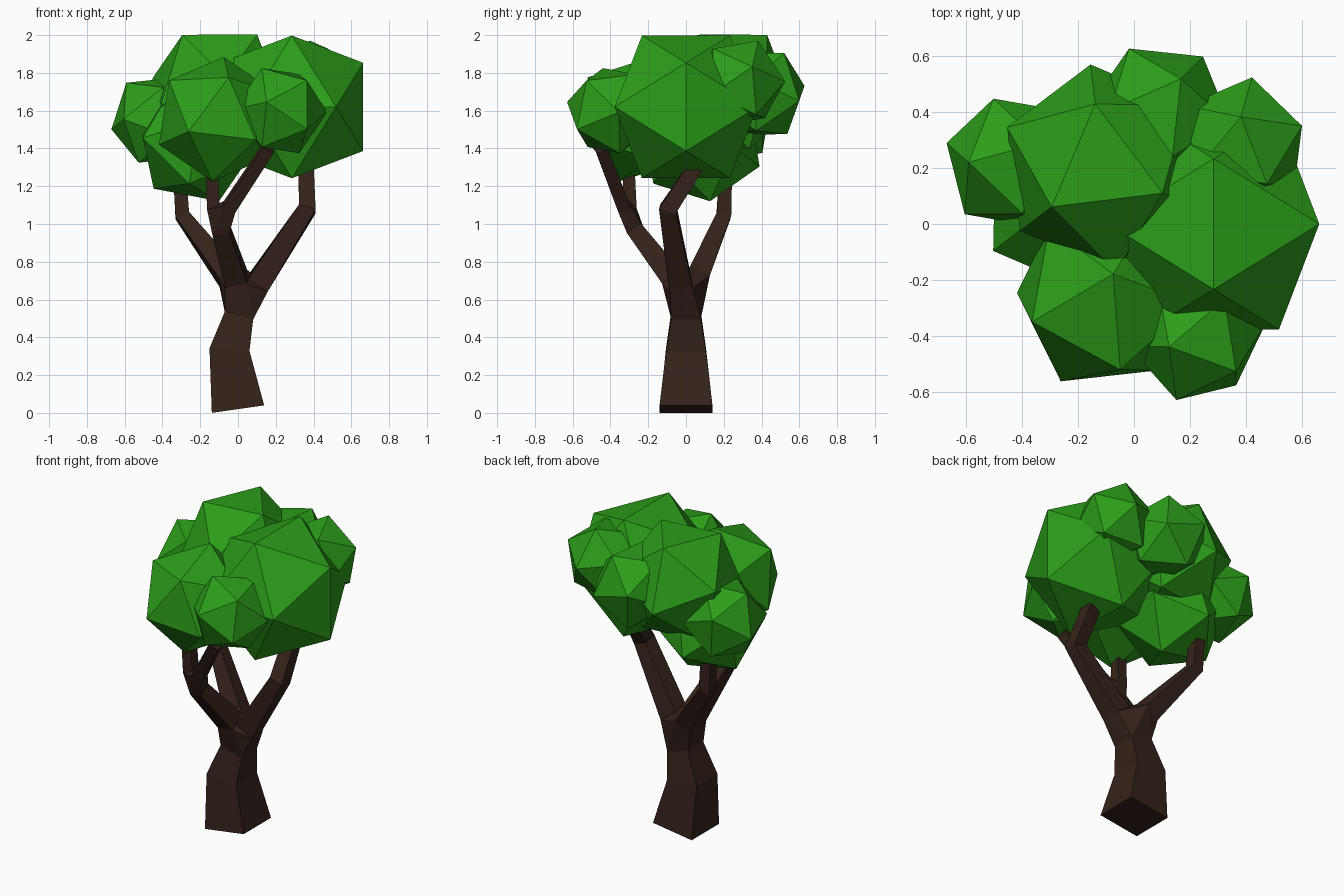
import bpy, bmesh
from mathutils import Vector, Matrix

if "Cube" in bpy.data.objects:
    bpy.data.objects.remove(bpy.data.objects["Cube"])


def material(name, color):
    m = bpy.data.materials.new(name)
    m.diffuse_color = (*color, 1)
    m.use_nodes = True
    m.node_tree.nodes["Principled BSDF"].inputs["Base Color"].default_value = m.diffuse_color
    return m


bark = material("bark", (0.035, 0.016, 0.011))
green = material("leaves", (0.025, 0.34, 0.01))


def finish(bm, name, mat):
    bmesh.ops.recalc_face_normals(bm, faces=bm.faces[:])
    me = bpy.data.meshes.new(name)
    bm.to_mesh(me)
    bm.free()
    me.materials.append(mat)
    ob = bpy.data.objects.new(name, me)
    bpy.context.collection.objects.link(ob)


def tube(bm, path, cap_start=False, cap_end=False):
    """Square limb through (x, y, z, half width) stations; returns end rings."""
    pts = [Vector(p[:3]) for p in path]
    rings = []
    for i, p in enumerate(pts):
        t = Vector((0, 0, 0))
        if i > 0:
            t += (p - pts[i - 1]).normalized()
        if i < len(pts) - 1:
            t += (pts[i + 1] - p).normalized()
        t.normalize()
        u = (Vector((1, 0, 0)) - t * t.x).normalized()
        v = t.cross(u)
        h = path[i][3]
        rings.append([bm.verts.new(p + (u * a + v * b) * h)
                      for a, b in ((-1, -1), (1, -1), (1, 1), (-1, 1))])
    for r, s in zip(rings, rings[1:]):
        for k in range(4):
            j = (k + 1) % 4
            bm.faces.new((r[k], r[j], s[j], s[k]))
    if cap_start:
        bm.faces.new(rings[0])
    if cap_end:
        bm.faces.new(rings[-1])
    return rings[0], rings[-1]


def joint(bm, rings):
    """Hull that blends limb ends together, left open where the limbs attach."""
    res = bmesh.ops.convex_hull(bm, input=[v for r in rings for v in r])
    faces = [f for f in res["geom"] if isinstance(f, bmesh.types.BMFace)]
    caps = [f for f in faces if any(all(v in r for v in f.verts) for r in rings)]
    bmesh.ops.delete(bm, geom=caps, context="FACES_ONLY")


# Trunk and branches
bm = bmesh.new()
_, trunk_top = tube(bm, [(0, 0, 0.02, 0.14), (-0.045, 0, 0.335, 0.106),
                         (0.005, 0, 0.515, 0.078)], cap_start=True)
right, _ = tube(bm, [(0.105, -0.03, 0.685, 0.062), (0.367, -0.095, 1.08, 0.046),
                     (0.36, 0.05, 1.30, 0.04)], cap_end=True)
back, _ = tube(bm, [(-0.05, 0.06, 0.72, 0.058), (-0.295, 0.2, 1.045, 0.038),
                    (-0.31, 0.21, 1.28, 0.034)], cap_end=True)
front, fork = tube(bm, [(-0.01, -0.07, 0.71, 0.06), (-0.09, -0.27, 0.97, 0.045)])
joint(bm, [trunk_top, right, back, front])
fork_l, _ = tube(bm, [(-0.13, -0.295, 1.08, 0.034), (-0.14, -0.305, 1.32, 0.032)],
                 cap_end=True)
fork_r, _ = tube(bm, [(-0.045, -0.33, 1.09, 0.036), (0.16, -0.45, 1.40, 0.032)],
                 cap_end=True)
joint(bm, [fork, fork_l, fork_r])
finish(bm, "trunk_and_branches", bark)

# Leaf clusters: icosahedra, each aimed by two neighbouring corner directions
PHI = (1 + 5 ** 0.5) / 2
CORNERS = []
for a in (-1, 1):
    for b in (-PHI, PHI):
        CORNERS += [Vector((0, a, b)), Vector((a, b, 0)), Vector((b, 0, a))]


def frame(u, w):
    u, w = Vector(u).normalized(), Vector(w).normalized()
    x, y = (u + w).normalized(), (u - w).normalized()
    return Matrix((x, y, x.cross(y))).transposed()


BASE = frame((0, 1, PHI), (1, PHI, 0)).transposed()


def leaf_cluster(name, centre, radius, d1, d2):
    rot = frame(d1, d2) @ BASE
    bm = bmesh.new()
    for c in CORNERS:
        bm.verts.new(Vector(centre) + rot @ c.normalized() * radius)
    bmesh.ops.convex_hull(bm, input=bm.verts[:])
    finish(bm, name, green)


leaf_cluster("leaves_right", (0.285, 0.0, 1.62), 0.444, (0.85, 0, 0.526), (0.85, 0, -0.526))
leaf_cluster("leaves_top_left", (-0.11, 0.20, 1.70), 0.38,
             (-0.028, 0.229, 0.30), (-0.184, -0.139, 0.30))
leaf_cluster("leaves_front_left", (-0.105, -0.266, 1.555), 0.342,
             (0.031, 0.086, 0.323), (-0.259, -0.084, 0.203))
leaf_cluster("leaves_front", (0.225, -0.395, 1.6), 0.25, (-0.07, -0.23, 0.04), (-0.1, -0.04, 0.23))
leaf_cluster("leaves_low_left", (-0.22, 0.08, 1.43), 0.335, (-0.29, -0.19, 0.04), (-0.2, 0.05, -0.23))
leaf_cluster("leaves_left", (-0.43, 0.22, 1.55), 0.255, (-0.24, 0.07, -0.05), (-0.17, 0.0, 0.21))
leaf_cluster("leaves_back", (0.09, 0.39, 1.69), 0.264, (-0.11, 0.24, 0.04), (0.08, 0.13, 0.22))
leaf_cluster("leaves_back_right", (0.38, 0.28, 1.745), 0.248, (0, 0.09, 0.22), (0.04, 0.23, 0))
